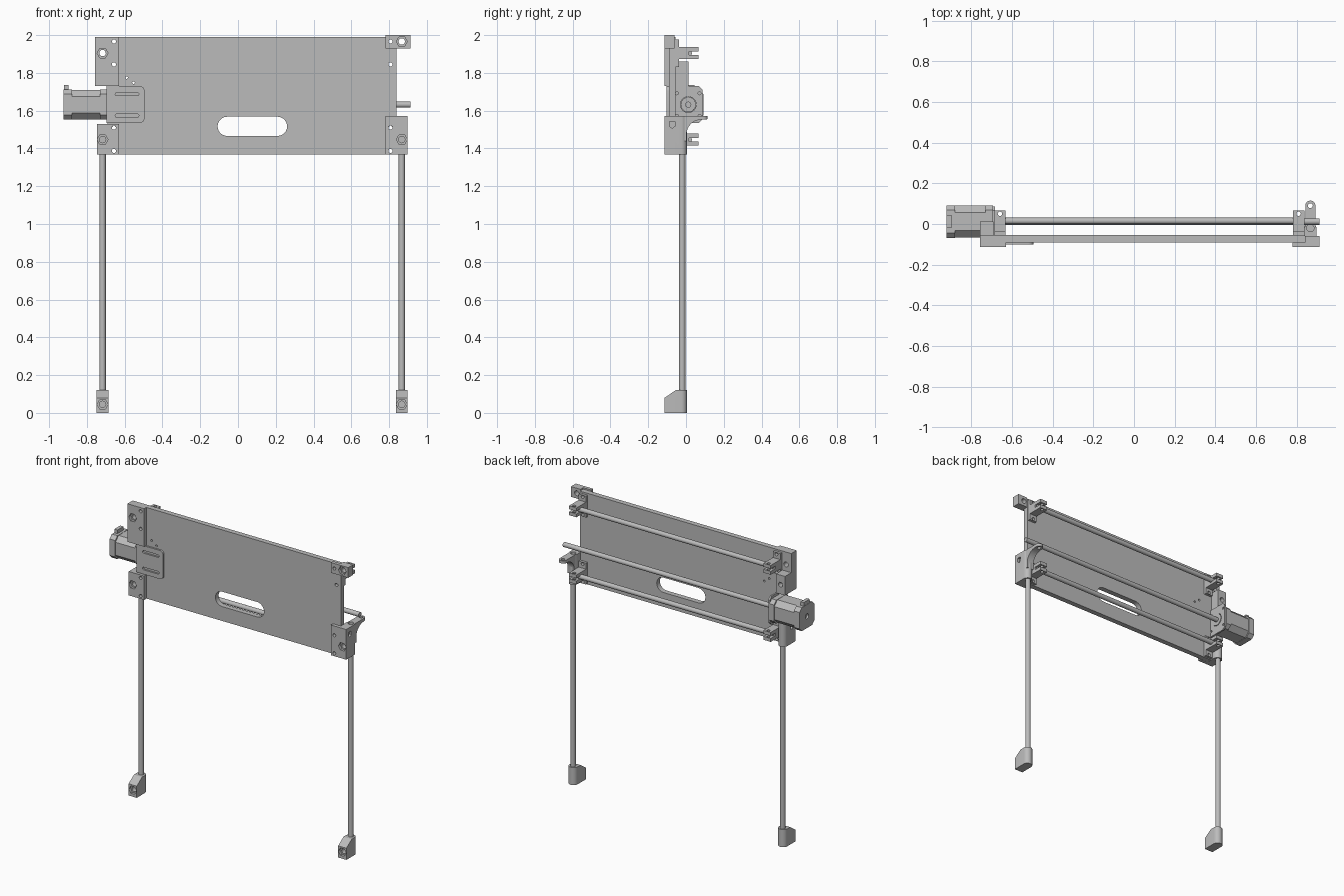
import bpy, bmesh
from math import cos, sin, pi, radians

if "Cube" in bpy.data.objects:
    bpy.data.objects.remove(bpy.data.objects["Cube"])

grey = bpy.data.materials.new("plain grey")
grey.use_nodes = True
grey.diffuse_color = (0.5, 0.5, 0.5, 1)
grey.node_tree.nodes["Principled BSDF"].inputs["Base Color"].default_value = (0.5, 0.5, 0.5, 1)
parts = []


# Profile helpers
def arc(cu, cv, r, a0, a1, n=12):
    return [(cu + r * cos(radians(a0 + (a1 - a0) * i / n)),
             cv + r * sin(radians(a0 + (a1 - a0) * i / n))) for i in range(n + 1)]


def circle(cu, cv, r, n=24):
    return arc(cu, cv, r, 0, 360, n)[:-1]


def rect(u0, u1, v0, v1):
    return [(u0, v0), (u1, v0), (u1, v1), (u0, v1)]


def chamfered(cu, cv, h, c):
    k = h - c
    return [(cu + u, cv + v) for u, v in
            [(-k, -h), (k, -h), (h, -k), (h, k), (k, h), (-k, h), (-h, k), (-h, -k)]]


def pill(u0, u1, cv, r):
    return arc(u1 - r, cv, r, -90, 90) + arc(u0 + r, cv, r, 90, 270)


# Extrude a 2D profile along an axis
def prism(name, axis, pts, a, b):
    place = {"x": lambda p, t: (t, p[0], p[1]),
             "y": lambda p, t: (p[0], t, p[1]),
             "z": lambda p, t: (p[0], p[1], t)}[axis]
    bm = bmesh.new()
    lo = [bm.verts.new(place(p, a)) for p in pts]
    hi = [bm.verts.new(place(p, b)) for p in pts]
    bm.faces.new(lo)
    bm.faces.new(hi)
    for i in range(len(pts)):
        j = (i + 1) % len(pts)
        bm.faces.new((lo[i], lo[j], hi[j], hi[i]))
    bmesh.ops.recalc_face_normals(bm, faces=bm.faces)
    me = bpy.data.meshes.new(name)
    bm.to_mesh(me)
    bm.free()
    me.materials.append(grey)
    ob = bpy.data.objects.new(name, me)
    bpy.context.collection.objects.link(ob)
    parts.append(ob)
    return ob


def cut(ob, axis, pts, a, b, op="DIFFERENCE"):
    tool = prism("cutter", axis, pts, a, b)
    parts.remove(tool)
    mod = ob.modifiers.new("cut", "BOOLEAN")
    mod.operation, mod.solver, mod.object = op, "EXACT", tool
    bpy.context.view_layer.objects.active = ob
    bpy.ops.object.modifier_apply(modifier=mod.name)
    bpy.data.objects.remove(tool)


MID = 0.075                     # symmetry line of the frame
FRONT, FACE, BACK = -0.113, -0.09, -0.055
LEG, LEG_Y = 0.792, -0.025
ROD_Z = (1.905, 1.447)
SCREW_Y, SCREW_Z = 0.012, 1.632


def bolt_hole(ob, x, z, depth):
    cut(ob, "y", circle(x, z, 0.029, 6), FRONT - 0.02, FRONT + 0.018)
    cut(ob, "y", circle(x, z, 0.017), FRONT - 0.02, FRONT + depth)


def screw_holes(ob, x, heights):
    for z in heights:
        cut(ob, "y", circle(x, z, 0.011, 16), FRONT - 0.1, 0.0)


# Main panel with handle slot
panel = prism("panel", "y", rect(MID - 0.765, MID + 0.765, 1.368, 1.99), FACE, BACK)
cut(panel, "y", pill(-0.108, 0.26, 1.517, 0.051), -0.2, 0.1)
for s in (-1, 1):
    screw_holes(panel, MID + s * 0.732, (1.966, 1.845, 1.51, 1.387))
for x, z in ((-0.59, 1.775), (-0.553, 1.748)):
    cut(panel, "y", circle(x, z, 0.007, 12), -0.2, 0.1)

# Legs, feet, lower brackets and rod clamps on both sides
for s, side, top in ((-1, "right", 1.53), (1, "left", 1.573)):
    lx = MID + s * LEG
    prism("leg_" + side, "z", circle(lx, LEG_Y + 0.005, 0.017), 0.03, top - 0.03)

    foot = prism("foot_" + side, "z", [(lx - 0.031, FRONT), (lx + 0.031, FRONT)]
                 + arc(lx, LEG_Y, 0.031, 0, 180), 0, 0.12)
    cut(foot, "x", [(-0.2, 0.08), (FRONT, 0.08), (-0.055, 0.12), (-0.055, 0.2), (-0.2, 0.2)],
        lx - 0.1, lx + 0.1)
    bolt_hole(foot, lx, 0.045, 0.06)

    outline = [(0.03, FRONT)] + arc(0, LEG_Y, 0.03, 0, 180) + \
              [(-0.03, FACE), (-0.087, FACE), (-0.087, FRONT)]
    bracket = prism("lower_bracket_" + side, "z",
                    [(lx + s * u, v) for u, v in outline], 1.367, top)
    bolt_hole(bracket, lx, 1.447, 0.06)
    screw_holes(bracket, MID + s * 0.732, (1.51, 1.387))
    cut(bracket, "z", circle(lx, LEG_Y + 0.005, 0.018), top - 0.03, top + 0.1)
    zt = top - 0.03
    cut(bracket, "x", [(-0.087, zt), (-0.059, zt), (-0.059, zt - 0.025),
                       (-0.073, zt - 0.038), (-0.087, zt - 0.025)],
        lx + s * 0.016, lx + s * 0.1)

    cx = MID + s * 0.734
    for zc, level in zip(ROD_Z, ("upper", "lower")):
        base = prism(f"{level}_clamp_base_{side}", "y",
                     rect(cx - 0.028, cx + 0.028, zc - 0.073, zc + 0.073), BACK, -0.037)
        screw_holes(base, MID + s * 0.732, (zc - 0.06, zc + 0.061))
        jaw = prism(f"{level}_clamp_{side}", "x",
                    rect(-0.04, 0.067, zc - 0.032, zc + 0.032), cx - 0.028, cx + 0.028)
        cut(jaw, "x", rect(0.015, 0.1, zc - 0.009, zc + 0.009), cx - 0.1, cx + 0.1)
        cut(jaw, "z", circle(cx, 0.05, 0.011, 16), zc - 0.1, zc + 0.1)

# Guide rods and drive screw
for zc, level in zip(ROD_Z, ("upper", "lower")):
    prism(level + "_guide_rod", "x", circle(0.015, zc, 0.016), MID - 0.75, MID + 0.75)
prism("drive_screw", "x", circle(SCREW_Y, SCREW_Z, 0.016), -0.72, 0.913)

# Curved arm on the left lower bracket
ax = MID + LEG
arm = prism("bracket_arm", "x", [(-0.02, 1.573), (0.115, 1.573), (0.115, 1.555), (0.08, 1.552)]
            + arc(0.08, 1.475, 0.077, 98, 172, 8) + [(0.003, 1.44), (-0.02, 1.44)],
            ax - 0.025, ax + 0.025)
cut(arm, "z", [(ax - 0.025, -0.1), (ax + 0.025, -0.1)] + arc(ax, 0.09, 0.025, 0, 180),
    1.3, 1.7, "INTERSECT")
cut(arm, "z", circle(ax, 0.09, 0.012, 16), 1.3, 1.7)
cut(arm, "z", circle(ax, LEG_Y + 0.005, 0.018), 1.54, 1.7)

# Upper brackets
tall = prism("upper_bracket_right", "z",
             [(-0.757, FRONT), (-0.63, FRONT), (-0.63, FACE), (-0.69, FACE),
              (-0.69, BACK), (-0.757, BACK)], 1.73, 1.99)
bolt_hole(tall, MID - LEG, ROD_Z[0], 0.2)
screw_holes(tall, MID - 0.732, (1.966, 1.845))
lug = prism("upper_bracket_lug", "x", rect(-0.06, 0.013, 1.73, 1.86), -0.757, -0.69)
cut(lug, "y", circle(-0.723, 1.795, 0.016), -0.02, 0.1)

corner = prism("upper_bracket_left", "z",
               [(0.78, FRONT), (0.912, FRONT), (0.912, -0.06), (0.84, -0.06),
                (0.84, FACE), (0.78, FACE)], 1.93, 2.0)
bolt_hole(corner, MID + LEG, 1.966, 0.2)
screw_holes(corner, MID + 0.732, (1.966,))

# Motor mount: slotted front plate and upright face plate
mount = prism("motor_mount_plate", "y",
              [(-0.695, 1.535)] + arc(-0.52, 1.56, 0.025, -90, 0, 6)
              + arc(-0.52, 1.705, 0.025, 0, 90, 6) + [(-0.695, 1.73)], -0.102, FACE)
for z in (1.688, 1.574):
    cut(mount, "y", pill(-0.65, -0.525, z, 0.009), -0.2, 0.0)
face = prism("motor_mount_face", "x",
             [(-0.102, 1.535), (0.067, 1.535), (0.087, 1.555), (0.087, 1.71),
              (0.067, 1.73), (-0.102, 1.73)], -0.695, -0.683)
cut(face, "x", circle(SCREW_Y, SCREW_Z, 0.042), -0.8, -0.6)
for dy in (-0.06, 0.06):
    for dz in (-0.06, 0.06):
        cut(face, "x", circle(SCREW_Y + dy, SCREW_Z + dz, 0.008, 12), -0.8, -0.6)

# Motor
prism("motor_body", "x", chamfered(SCREW_Y, SCREW_Z, 0.078, 0.034), -0.885, -0.725)
prism("motor_front_cap", "x", chamfered(SCREW_Y, SCREW_Z, 0.08, 0.024), -0.73, -0.694)
cap = prism("motor_rear_cap", "x", chamfered(SCREW_Y, SCREW_Z, 0.08, 0.024), -0.923, -0.88)
cut(cap, "x", circle(SCREW_Y, SCREW_Z, 0.018), -1.0, -0.91)
prism("motor_boss", "x", circle(SCREW_Y, SCREW_Z, 0.04), -0.7, -0.68)
prism("motor_connector", "x", rect(-0.02, 0.044, 1.7, 1.737), -0.921, -0.897)

# Smooth the round surfaces, keep edges sharp
bpy.ops.object.select_all(action="DESELECT")
for ob in parts:
    ob.select_set(True)
bpy.context.view_layer.objects.active = panel
bpy.ops.object.shade_smooth_by_angle(angle=radians(31))
